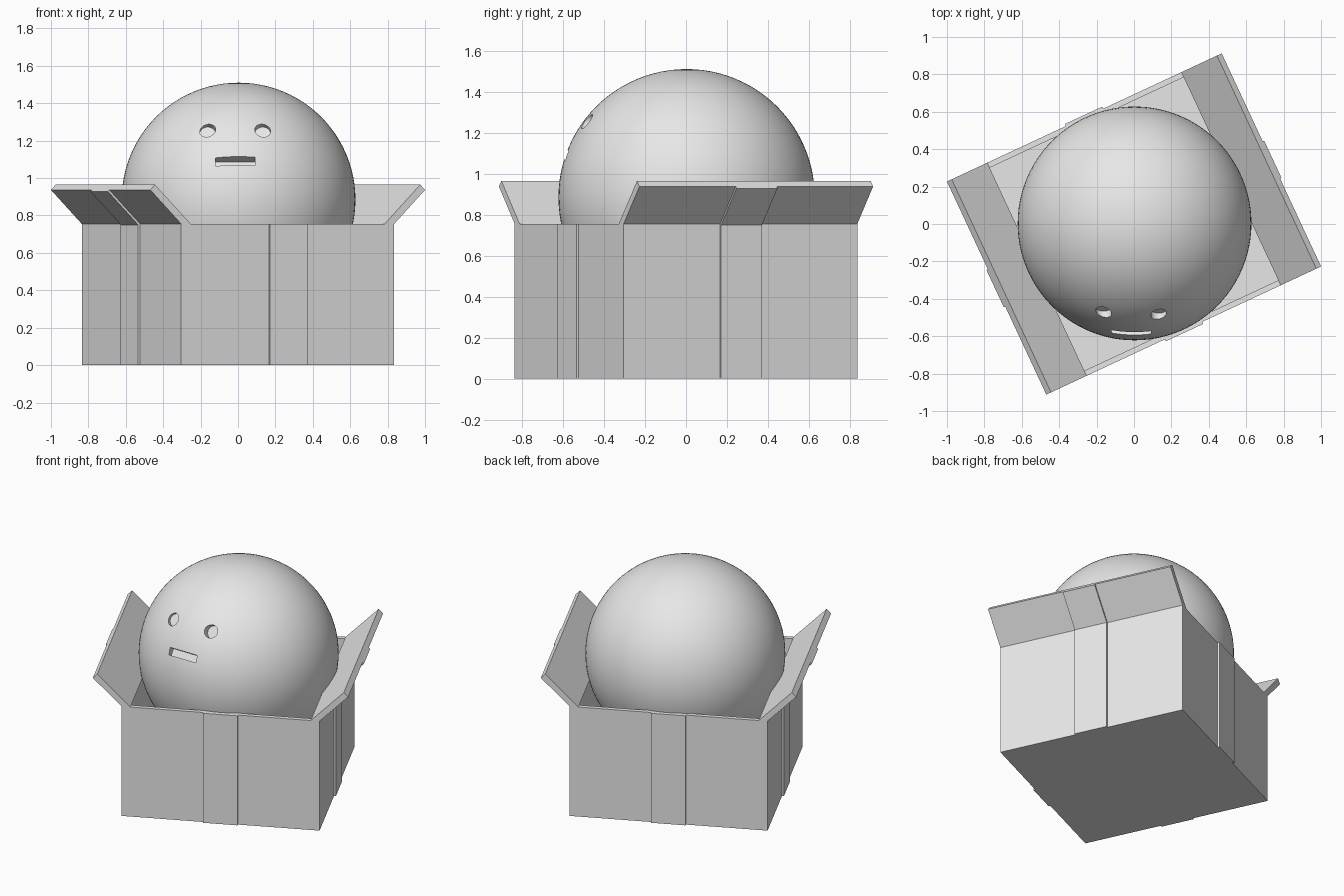
import bpy, bmesh, math
from mathutils import Matrix, Vector

cube = bpy.data.objects.get("Cube")
if cube:
    bpy.data.objects.remove(cube, do_unlink=True)

gray = bpy.data.materials.new("plain_gray")
gray.use_nodes = True
gray.diffuse_color = (0.8, 0.8, 0.8, 1)
gray.node_tree.nodes["Principled BSDF"].inputs["Base Color"].default_value = (0.8, 0.8, 0.8, 1)

HALF, HEIGHT, WALL = 0.6285, 0.755, 0.042
REACH, TAPE, TAPE_HALF = 0.182, 0.012, 0.11
TURN = Matrix.Rotation(math.radians(25), 4, 'Z')


def finish(name, bm, matrix=Matrix()):
    bmesh.ops.recalc_face_normals(bm, faces=bm.faces)
    mesh = bpy.data.meshes.new(name)
    bm.to_mesh(mesh)
    bm.free()
    mesh.materials.append(gray)
    ob = bpy.data.objects.new(name, mesh)
    ob.matrix_world = matrix
    bpy.context.collection.objects.link(ob)
    return ob


def extrude_profile(name, profile, half_width, angle):
    """Extrude an outward/up profile sideways, then face it along one box side."""
    bm = bmesh.new()
    face = bm.faces.new([bm.verts.new((x, -half_width, z)) for x, z in profile])
    ext = bmesh.ops.extrude_face_region(bm, geom=[face])
    verts = [g for g in ext["geom"] if isinstance(g, bmesh.types.BMVert)]
    bmesh.ops.translate(bm, verts=verts, vec=(0, 2 * half_width, 0))
    return finish(name, bm, TURN @ Matrix.Rotation(math.radians(angle), 4, 'Z'))


# Hollow open box
bm = bmesh.new()
bmesh.ops.create_cube(bm, size=1)
bmesh.ops.scale(bm, verts=bm.verts, vec=(2 * HALF, 2 * HALF, HEIGHT))
bmesh.ops.translate(bm, verts=bm.verts, vec=(0, 0, HEIGHT / 2))
top = max(bm.faces, key=lambda f: f.calc_center_median().z)
bmesh.ops.inset_individual(bm, faces=[top], thickness=WALL)
top = bmesh.ops.extrude_discrete_faces(bm, faces=[top])["faces"][0]
bmesh.ops.translate(bm, verts=top.verts, vec=(0, 0, WALL - HEIGHT))
finish("box", bm, TURN)

# Flaps with folded tape on two sides, straight tape on the other two
skew = 0.028
tip_x, tip_z = HALF + REACH, HEIGHT + REACH
flap = [(HALF, HEIGHT), (tip_x, tip_z), (tip_x - skew, tip_z + skew), (HALF - 2 * skew, HEIGHT)]
off = TAPE * 0.707
folded = [(HALF, 0), (HALF, HEIGHT), (tip_x, tip_z), (tip_x + off, tip_z - off),
          (HALF + TAPE, HEIGHT - TAPE * 0.41), (HALF + TAPE, 0)]
straight = [(HALF, 0), (HALF, HEIGHT), (HALF + TAPE, HEIGHT), (HALF + TAPE, 0)]
for side, angle in (("left", 0), ("right", 180)):
    extrude_profile(side + "_flap", flap, HALF, angle)
    extrude_profile(side + "_tape", folded, TAPE_HALF, angle)
for side, angle in (("front", -90), ("back", 90)):
    extrude_profile(side + "_tape", straight, TAPE_HALF, angle)

# Ball resting in the box
RADIUS, CENTRE = 0.625, Vector((0.003, 0.003, 0.885))
bm = bmesh.new()
bmesh.ops.create_uvsphere(bm, u_segments=96, v_segments=48, radius=RADIUS)
ball = finish("ball", bm, Matrix.Translation(CENTRE))

# Recessed eyes and mouth, all pressed in along one upward-tilted direction
TILT = math.radians(32)
aim = Vector((0, -math.cos(TILT), math.sin(TILT)))
DEEP = 0.3


def cutter(name, x, z, depth, size, rounded):
    dx, dz = x - CENTRE.x, z - CENTRE.z
    surface = Vector((x, CENTRE.y - math.sqrt(RADIUS ** 2 - dx * dx - dz * dz), z))
    bm = bmesh.new()
    if rounded:
        bmesh.ops.create_cone(bm, cap_ends=True, segments=32, radius1=0.5, radius2=0.5, depth=1)
    else:
        bmesh.ops.create_cube(bm, size=1)
    bmesh.ops.scale(bm, verts=bm.verts, vec=(size[0], size[1], DEEP))
    place = Matrix.Translation(surface + aim * (DEEP / 2 - depth))
    ob = finish(name, bm, place @ Matrix.Rotation(math.pi / 2 - TILT, 4, 'X'))
    ob.hide_render = True
    ob.hide_viewport = True
    mod = ball.modifiers.new(name, 'BOOLEAN')
    mod.operation = 'DIFFERENCE'
    mod.solver = 'EXACT'
    mod.object = ob
    return ob


cutters = [cutter("right_eye_cutter", -0.162, 1.255, 0.035, (0.085, 0.085), True),
           cutter("left_eye_cutter", 0.132, 1.255, 0.035, (0.085, 0.085), True),
           cutter("mouth_cutter", -0.015, 1.093, 0.05, (0.21, 0.046), False)]

# Apply the cuts, then smooth the ball while keeping recess rims sharp
bpy.context.view_layer.update()
carved = bpy.data.meshes.new_from_object(ball.evaluated_get(bpy.context.evaluated_depsgraph_get()))
ball.modifiers.clear()
ball.data = carved
for ob in cutters:
    bpy.data.objects.remove(ob, do_unlink=True)
bpy.ops.object.select_all(action='DESELECT')
ball.select_set(True)
bpy.context.view_layer.objects.active = ball
bpy.ops.object.shade_smooth_by_angle(angle=math.radians(30))
